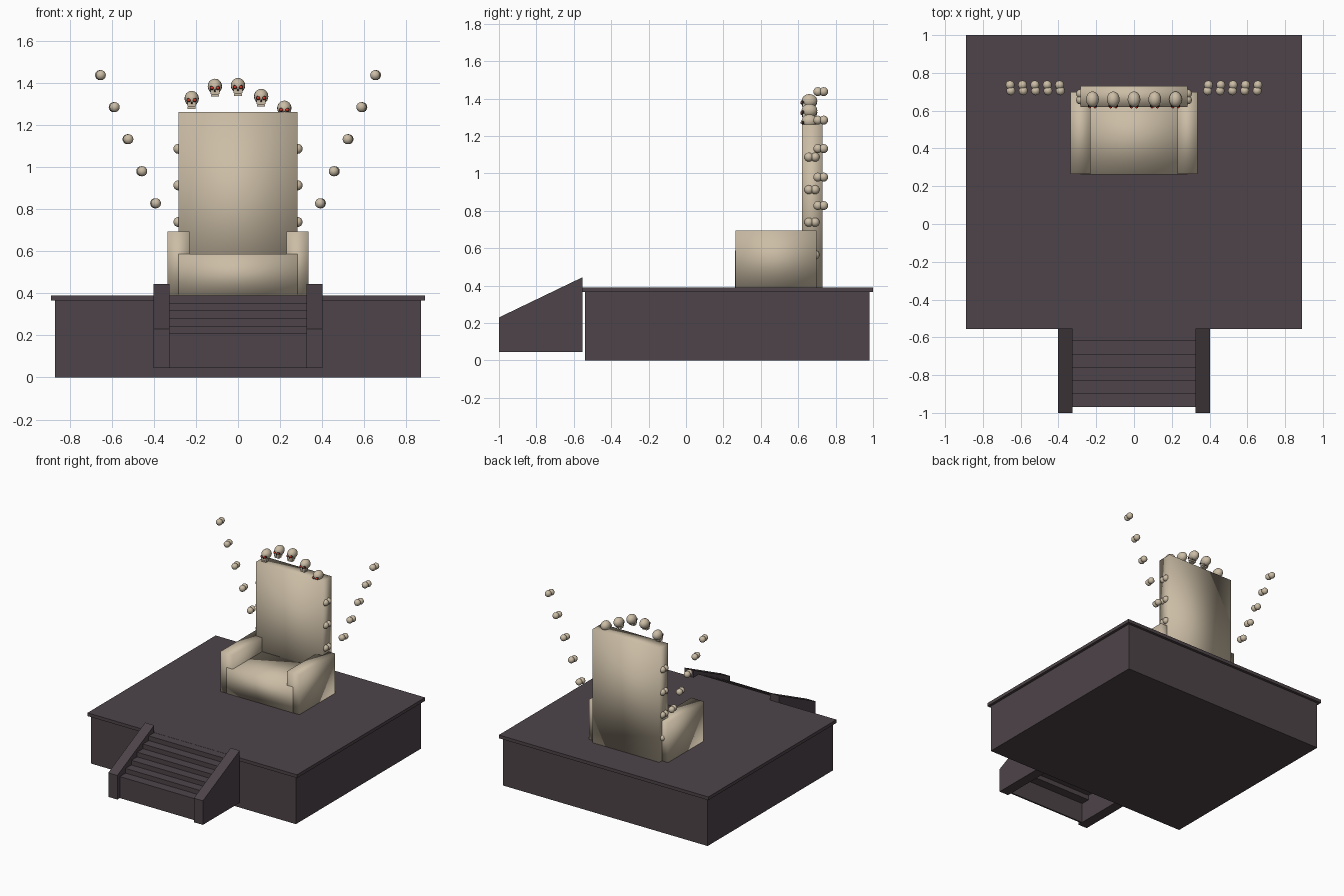
import bpy, bmesh
from mathutils import Matrix, Vector

cube = bpy.data.objects.get("Cube")
if cube:
    bpy.data.objects.remove(cube, do_unlink=True)


def material(name, rgb):
    m = bpy.data.materials.new(name)
    m.use_nodes = True
    m.diffuse_color = (*rgb, 1)
    bsdf = next(n for n in m.node_tree.nodes if n.type == 'BSDF_PRINCIPLED')
    bsdf.inputs["Base Color"].default_value = (*rgb, 1)
    return m


STONE = material("dark_stone", (0.075, 0.057, 0.066))
BONE = material("bone", (0.60, 0.51, 0.38))
SOCKET = material("socket_black", (0.02, 0.015, 0.015))
RED = material("glowing_red", (0.70, 0.04, 0.02))


def finish(name, bm, mats, smooth=False):
    bmesh.ops.recalc_face_normals(bm, faces=bm.faces)
    for f in bm.faces:
        f.smooth = smooth
    mesh = bpy.data.meshes.new(name)
    bm.to_mesh(mesh)
    bm.free()
    for m in mats:
        mesh.materials.append(m)
    obj = bpy.data.objects.new(name, mesh)
    bpy.context.collection.objects.link(obj)
    return obj


def add_box(bm, lo, hi, mat=0):
    lo, hi = Vector(lo), Vector(hi)
    m = Matrix.Translation((lo + hi) / 2) @ Matrix.Diagonal((*(hi - lo), 1))
    verts = bmesh.ops.create_cube(bm, size=1, matrix=m)["verts"]
    for f in {f for v in verts for f in v.link_faces}:
        f.material_index = mat


def add_ball(bm, centre, radii, mat=0, segments=12, rings=8):
    m = Matrix.Translation(centre) @ Matrix.Diagonal((*radii, 1))
    verts = bmesh.ops.create_uvsphere(bm, u_segments=segments, v_segments=rings,
                                      radius=1, matrix=m)["verts"]
    for f in {f for v in verts for f in v.link_faces}:
        f.material_index = mat


def box(name, lo, hi, mat, smooth=False):
    bm = bmesh.new()
    add_box(bm, lo, hi)
    return finish(name, bm, [mat], smooth)


def extrude_profile(name, profile, x0, x1, mat):
    """Extrude a closed (y, z) outline along x."""
    bm = bmesh.new()
    face = bm.faces.new([bm.verts.new((x0, y, z)) for y, z in profile])
    out = bmesh.ops.extrude_face_region(bm, geom=[face])["geom"]
    bmesh.ops.translate(bm, vec=(x1 - x0, 0, 0),
                        verts=[v for v in out if isinstance(v, bmesh.types.BMVert)])
    return finish(name, bm, [mat])


# Platform with a thin overhanging slab
box("platform_base", (-0.87, -0.54, 0), (0.87, 0.98, 0.367), STONE)
box("platform_slab", (-0.89, -0.555, 0.365), (0.89, 1.0, 0.39), STONE)

# Stairs: a folded sheet of treads and risers, open underneath
STEPS, START, RUN, LOW, RISE = 6, -0.97, 0.07, 0.21, 0.0358
upper = [(START, 0.045)]
for i in range(STEPS):
    z = LOW + i * RISE
    upper += [(START + i * RUN, z), (START + (i + 1) * RUN, z)]
lower = [(y + 0.012, z - 0.012) for y, z in upper[1:-1]]
outline = upper + [(upper[-1][0], upper[-1][1] - 0.012)] + lower[::-1] + [(START + 0.012, 0.045)]
extrude_profile("stair_steps", outline, -0.326, 0.326, STONE)

cheek = [(-1, 0.045), (-1, 0.23), (-0.553, 0.445), (-0.553, 0.045)]
for side, s in (("left", 1), ("right", -1)):
    extrude_profile(side + "_stair_wall", cheek, s * 0.325, s * 0.402, STONE)

# Throne body, softly shaded
box("seat", (-0.283, 0.263, 0.39), (0.283, 0.66, 0.588), BONE, True)
box("backrest", (-0.283, 0.62, 0.39), (0.283, 0.73, 1.262), BONE, True)
for side, s in (("left", 1), ("right", -1)):
    box(side + "_armrest", (min(s * 0.23, s * 0.336), 0.265, 0.39),
        (max(s * 0.23, s * 0.336), 0.698, 0.695), BONE, True)

# Bone knobs in pairs: along the backrest edges and fanning outward
R = 0.024
for side, s in (("left", 1), ("right", -1)):
    bm = bmesh.new()
    for i in range(4):
        for y in (0.657, 0.69):
            add_ball(bm, (s * 0.283, y, 0.565 + i * 0.174), (R, R, R))
    finish(side + "_backrest_knobs", bm, [BONE], True)

    bm = bmesh.new()
    for i in range(5):
        for y, dx in ((0.705, -0.002), (0.736, 0.002)):
            add_ball(bm, (s * (0.392 + i * 0.0655 + dx), y, 0.828 + i * 0.1523), (R, R, R))
    finish(side + "_fan_knobs", bm, [BONE], True)

# Row of skulls above the backrest
for n, top in enumerate((1.362, 1.42, 1.424, 1.372, 1.316)):
    x, y, z = (n - 2) * 0.11, 0.66, top - 0.036
    bm = bmesh.new()
    add_ball(bm, (x, y, z), (0.034, 0.042, 0.036), 0, 16, 12)
    add_box(bm, (x - 0.021, y - 0.036, z - 0.036), (x + 0.021, y + 0.005, z - 0.015))
    add_box(bm, (x - 0.019, y - 0.034, z - 0.049), (x + 0.019, y, z - 0.039))
    add_box(bm, (x - 0.017, y - 0.032, z - 0.04), (x + 0.017, y, z - 0.035), 1)
    add_ball(bm, (x, y - 0.036, z - 0.021), (0.004, 0.004, 0.006), 1, 8, 6)
    for s in (1, -1):
        ex = x + s * 0.014
        add_ball(bm, (ex, y - 0.033, z - 0.008), (0.011, 0.011, 0.010), 1, 10, 8)
        add_ball(bm, (ex, y - 0.041, z - 0.008), (0.008, 0.007, 0.007), 2, 10, 8)
    skull = finish(f"skull_{n + 1}", bm, [BONE, SOCKET, RED], True)
    bpy.ops.object.select_all(action='DESELECT')
    skull.select_set(True)
    bpy.context.view_layer.objects.active = skull
    bpy.ops.object.shade_smooth_by_angle(angle=0.8)
